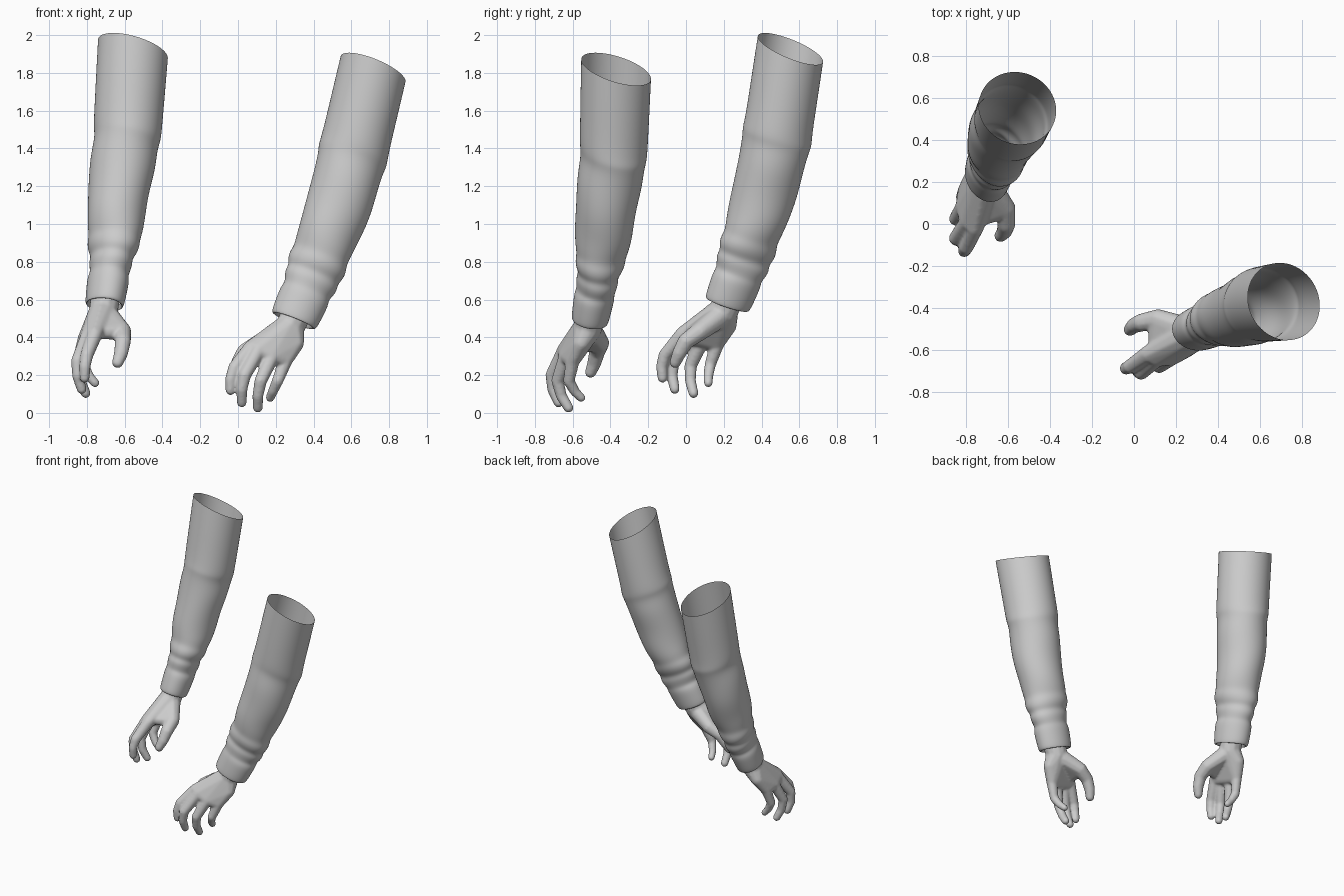
import bpy, bmesh, math
from mathutils import Vector, Matrix

if "Cube" in bpy.data.objects:
    bpy.data.objects.remove(bpy.data.objects["Cube"])

grey = bpy.data.materials.new("soft grey")
grey.diffuse_color = (0.6, 0.6, 0.6, 1)
grey.use_nodes = True
grey.node_tree.nodes["Principled BSDF"].inputs["Base Color"].default_value = grey.diffuse_color

# The second arm is the first one reflected across this slanted plane
N = Vector((-0.807, 0.586, 0.068)).normalized()
D = 0.117
MIRROR = Matrix.Translation(2 * D * N) @ Matrix.Scale(-1, 4, N)


def finish(bm, name, modify):
    """Make the part and its reflected twin, with the same modifiers."""
    for side, mirrored in (("front", False), ("back", True)):
        if mirrored:
            bm.transform(MIRROR)
            bmesh.ops.reverse_faces(bm, faces=bm.faces)
        me = bpy.data.meshes.new(f"{side}_{name}")
        bm.to_mesh(me)
        me.materials.append(grey)
        me.shade_smooth()
        ob = bpy.data.objects.new(f"{side}_{name}", me)
        bpy.context.collection.objects.link(ob)
        modify(ob)
    bm.free()


# ---- Sleeve: rings along a bent centre line ----
# z, x, y, then the lean of the ring in x and y
SPINE = [(1.82, .715, -.370, .41, .32), (1.355, .605, -.385, .33, .20),
         (1.08, .530, -.425, .34, .15), (.845, .440, -.447, .38, .13),
         (.67, .375, -.475, .42, .17), (.485, .293, -.510, .40, .18)]
# z, half width, half depth (dips and bulges are cloth folds)
RINGS = [(1.82, .186, .194), (1.81, .186, .194), (1.65, .186, .190), (1.50, .185, .186),
         (1.40, .187, .183), (1.36, .187, .182), (1.32, .180, .172), (1.22, .182, .171),
         (1.08, .172, .163), (.96, .166, .153), (.88, .160, .140),
         (.835, .150, .130), (.80, .157, .135), (.765, .153, .128),
         (.735, .136, .111), (.705, .144, .116), (.675, .138, .109),
         (.645, .127, .100), (.62, .136, .108), (.57, .134, .105),
         (.51, .130, .101), (.488, .124, .097), (.485, .108, .090), (.51, .088, .082)]
SEG = 28


def spine_at(z):
    for p, q in zip(SPINE, SPINE[1:]):
        if z >= q[0]:
            break
    f = (p[0] - z) / (p[0] - q[0])
    return [a + (b - a) * f for a, b in zip(p, q)]


bm = bmesh.new()
loops = []
for z, a, b in RINGS:
    _, x, y, sx, sy = spine_at(z)
    t = Vector((sx, sy, 1)).normalized()
    u = (Vector((1, 0, 0)) - t * t.x).normalized()
    v = t.cross(u)
    fold = .005 if .64 < z < 1.4 else 0
    loop = []
    for i in range(SEG):
        w = 2 * math.pi * i / SEG
        k = fold * math.sin(2 * w + z * 19)
        loop.append(bm.verts.new(Vector((x, y, z)) + u * (a + k) * math.cos(w)
                                 + v * (b + k) * math.sin(w)))
    loops.append(loop)
for up, low in zip(loops, loops[1:]):
    for i in range(SEG):
        j = (i + 1) % SEG
        bm.faces.new((up[j], up[i], low[i], low[j]))


def sleeve_mods(ob):
    ob.modifiers.new("soften", 'SUBSURF').levels = 2
    ob.modifiers["soften"].render_levels = 2


finish(bm, "sleeve", sleeve_mods)

# ---- Hand: hulls around balls, fused into one skin ----
bm = bmesh.new()


def hull(*balls):
    part = bmesh.new()
    for x, y, z, r in balls:
        bmesh.ops.create_icosphere(part, subdivisions=2, radius=r,
                                   matrix=Matrix.Translation((x, y, z)))
    res = bmesh.ops.convex_hull(part, input=part.verts)
    inner = [g for g in res["geom_interior"] if isinstance(g, bmesh.types.BMVert)]
    bmesh.ops.delete(part, geom=inner, context='VERTS')
    # Drop the old ball faces left inside and keep the outer shell
    pts = [v.co.copy() for v in part.verts]
    part.free()
    new = [bm.verts.new(p) for p in pts]
    bmesh.ops.convex_hull(bm, input=new)


# knuckle, middle joint, end joint, tip
FINGERS = {
    "index": [(.07, -.62, .345, .042), (-.018, -.68, .24, .035),
              (-.038, -.69, .18, .031), (-.040, -.685, .120, .027)],
    "middle": [(.11, -.64, .335, .042), (.035, -.71, .20, .035),
               (.020, -.705, .125, .031), (.020, -.675, .055, .027)],
    "ring": [(.18, -.635, .30, .041), (.12, -.68, .17, .034),
             (.105, -.66, .09, .030), (.105, -.622, .027, .027)],
    "little": [(.25, -.60, .275, .038), (.21, -.62, .17, .031),
               (.185, -.59, .115, .027), (.170, -.555, .080, .024)],
}
THUMB = [(.115, -.455, .37, .050), (.037, -.470, .325, .044),
         (.000, -.485, .265, .038), (-.020, -.505, .215, .031)]
WRIST = (.275, -.517, .455, .078)
HEEL = (.305, -.555, .37, .046)

hull((.335, -.495, .58, .084), WRIST)                       # wrist
hull(WRIST, HEEL, *[f[0] for f in FINGERS.values()])        # palm
hull((.24, -.50, .43, .062), THUMB[0], (.10, -.60, .355, .032))  # thumb web
for chain in list(FINGERS.values()) + [THUMB]:
    for p, q in zip(chain, chain[1:]):
        hull(p, q)


def hand_mods(ob):
    fuse = ob.modifiers.new("fuse", 'REMESH')
    fuse.mode = 'VOXEL'
    fuse.voxel_size = .008
    fuse.use_smooth_shade = True
    relax = ob.modifiers.new("relax", 'SMOOTH')
    relax.factor = .5
    relax.iterations = 6


finish(bm, "hand", hand_mods)
